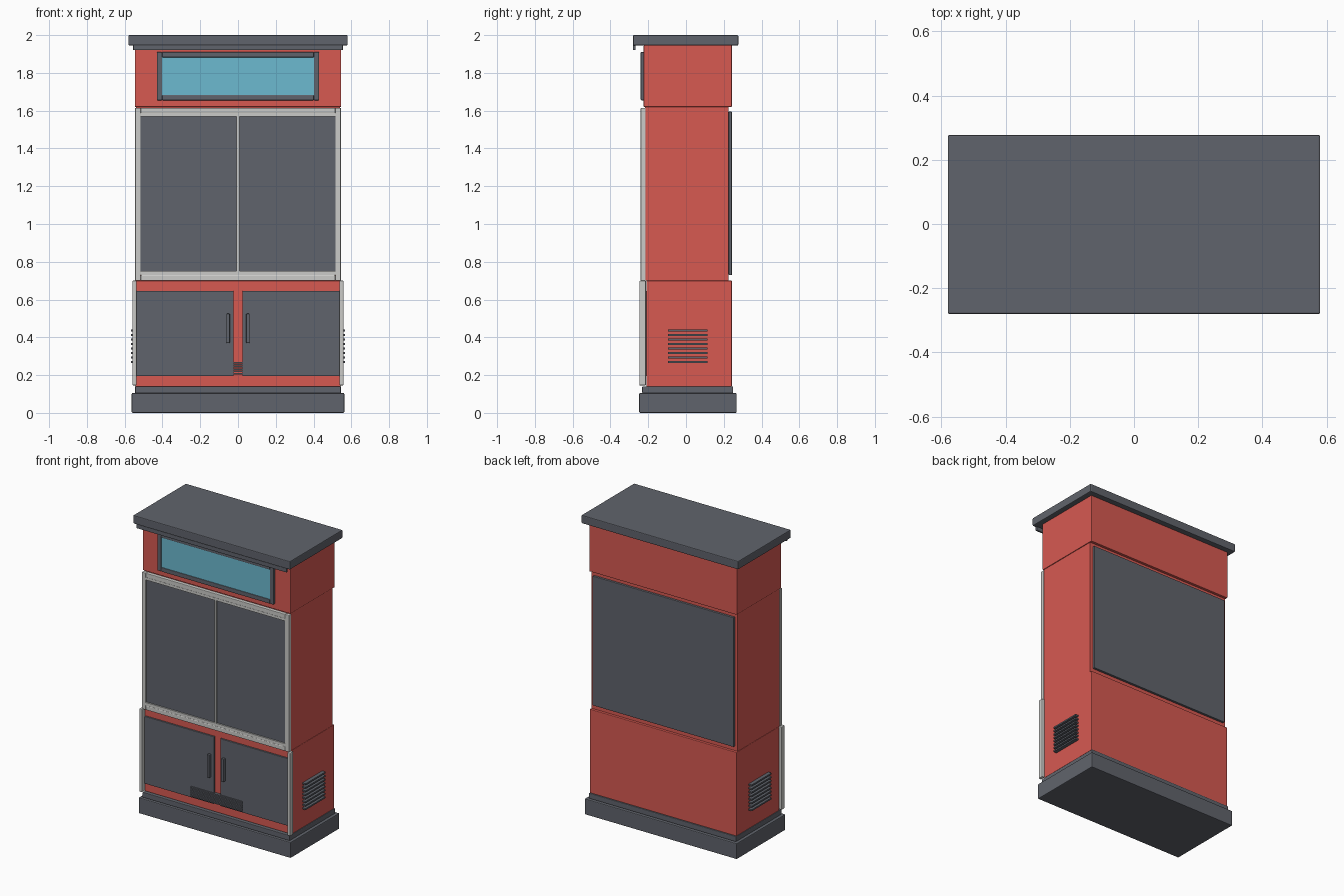
import bpy

old = bpy.data.objects.get("Cube")
if old:
    bpy.data.objects.remove(old, do_unlink=True)


def material(name, rgb):
    m = bpy.data.materials.new(name)
    m.use_nodes = True
    m.diffuse_color = (*rgb, 1)
    m.node_tree.nodes["Principled BSDF"].inputs["Base Color"].default_value = (*rgb, 1)
    return m


red = material("brick red", (0.68, 0.10, 0.083))
grey = material("slate grey", (0.118, 0.127, 0.15))
silver = material("light silver", (0.60, 0.60, 0.58))
blue = material("glass blue", (0.15, 0.49, 0.63))


def box(name, x, y, z, mat, bevel=0.0):
    """Box spanning the (min, max) pairs x, y and z."""
    bpy.ops.mesh.primitive_cube_add(size=1, location=[sum(r) / 2 for r in (x, y, z)])
    ob = bpy.context.object
    ob.name = name
    ob.scale = [r[1] - r[0] for r in (x, y, z)]
    bpy.ops.object.transform_apply(location=False, rotation=False, scale=True)
    ob.data.materials.append(mat)
    if bevel:
        mod = ob.modifiers.new("soft edges", "BEVEL")
        mod.width = bevel
        mod.segments = 2
    return ob


def wide(half):
    return (-half, half)


def frame(name, half, z, border, y, mat):
    """Rectangular frame of four bars on the front."""
    inner = half - border
    for label, s in (("left", 1), ("right", -1)):
        box(f"{name}_{label}", sorted((s * inner, s * half)), y, z, mat, 0.004)
    box(f"{name}_bottom", wide(inner), y, (z[0], z[0] + border), mat, 0.004)
    box(f"{name}_top", wide(inner), y, (z[1] - border, z[1]), mat, 0.004)


# Plinth and cornice
box("plinth", wide(0.563), (-0.248, 0.268), (0, 0.105), grey, 0.005)
box("plinth_trim", wide(0.545), (-0.232, 0.25), (0.105, 0.14), grey, 0.004)
box("cornice", wide(0.58), (-0.28, 0.277), (1.945, 2.0), grey, 0.005)
box("cornice_front_strip", wide(0.555), (-0.28, -0.268), (1.92, 1.947), grey, 0.002)

# Three stacked body sections
box("lower_body", wide(0.543), (-0.21, 0.243), (0.14, 0.70), red, 0.003)
box("middle_body", wide(0.541), (-0.216, 0.226), (0.70, 1.62), red)
box("header_body", wide(0.546), (-0.224, 0.243), (1.62, 1.945), red, 0.003)

# Header window
frame("window_frame", 0.43, (1.655, 1.91), 0.028, (-0.24, -0.222), grey)
box("window_glass", wide(0.405), (-0.235, -0.222), (1.68, 1.888), blue)

# Upper doors with a pale surround and centre strip
frame("door_surround", 0.545, (0.70, 1.615), 0.03, (-0.24, -0.214), silver)
box("surround_sill", wide(0.515), (-0.24, -0.214), (0.73, 0.75), silver)
box("surround_head", wide(0.515), (-0.24, -0.214), (1.57, 1.587), silver)
box("centre_strip", wide(0.007), (-0.24, -0.214), (0.75, 1.57), silver)
box("back_panel", wide(0.522), (0.226, 0.243), (0.73, 1.595), grey, 0.003)

# Parts repeated on both sides
for label, s in (("left", 1), ("right", -1)):
    def span(a, b):
        return sorted((s * a, s * b))

    box(f"upper_door_{label}", span(0.007, 0.515), (-0.231, -0.214), (0.75, 1.57), grey)
    box(f"lower_door_{label}", span(0.023, 0.537), (-0.222, -0.208), (0.195, 0.645), grey, 0.003)
    box(f"door_handle_{label}", span(0.043, 0.062), (-0.242, -0.22), (0.37, 0.525), grey, 0.004)
    box(f"corner_strip_{label}", span(0.537, 0.559), (-0.247, -0.212), (0.145, 0.70), silver, 0.005)
    # Side ventilation slats
    for i in range(8):
        z = 0.27 + i * 0.0237
        box(f"side_vent_slat_{label}_{i + 1}", span(0.54, 0.567), (-0.095, 0.115),
            (z - 0.005, z + 0.005), grey)

# Front ventilation slats
for i in range(6):
    z = 0.208 + i * 0.0117
    box(f"front_vent_slat_{i + 1}", wide(0.19), (-0.229, -0.208), (z - 0.004, z + 0.004), grey)
